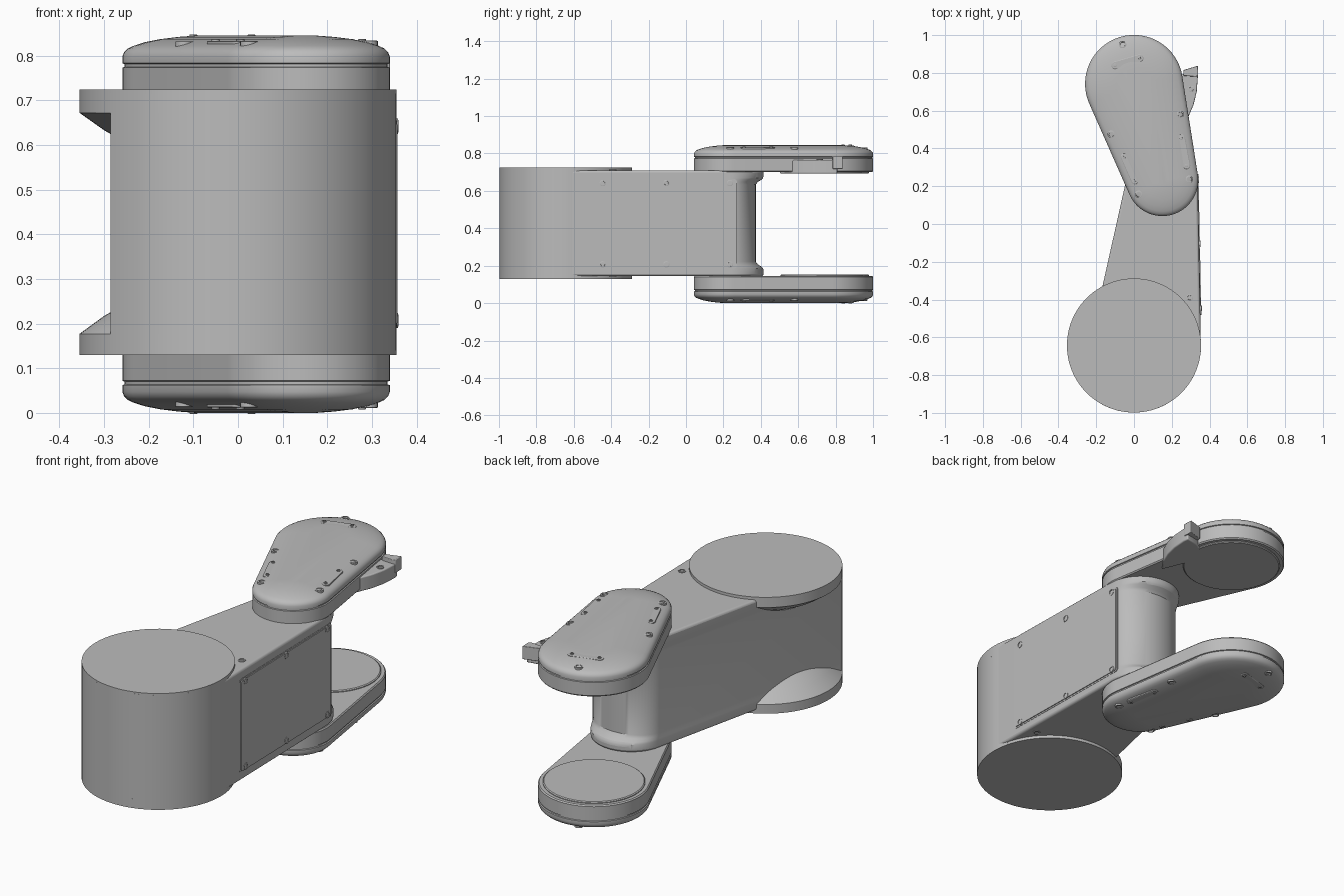
import bpy, bmesh, math
from mathutils import Vector

if "Cube" in bpy.data.objects:
    bpy.data.objects.remove(bpy.data.objects["Cube"], do_unlink=True)

HEIGHT = 0.845
HUB = Vector((0, -0.643))        # axis of the large drum
ELBOW = Vector((0.15, 0.232))    # axis of the slim end of the link
WRIST = Vector((0, 0.742))       # axis of the wide end of the covers

grey = bpy.data.materials.new("satin_grey")
grey.use_nodes = True
grey.diffuse_color = (0.5, 0.5, 0.5, 1)
grey.node_tree.nodes["Principled BSDF"].inputs["Base Color"].default_value = (0.5, 0.5, 0.5, 1)


def loft(name, rings, bevel=0):
    """Skin equal-length rings of points and close both ends."""
    bm = bmesh.new()
    loops = [[bm.verts.new(p) for p in ring] for ring in rings]
    n = len(loops[0])
    for a, b in zip(loops, loops[1:]):
        for i in range(n):
            j = (i + 1) % n
            bm.faces.new((a[i], a[j], b[j], b[i]))
    bm.faces.new(loops[0])
    bm.faces.new(loops[-1])
    bmesh.ops.recalc_face_normals(bm, faces=bm.faces)
    mesh = bpy.data.meshes.new(name)
    bm.to_mesh(mesh)
    bm.free()
    ob = bpy.data.objects.new(name, mesh)
    bpy.context.collection.objects.link(ob)
    mesh.materials.append(grey)
    if bevel:
        mod = ob.modifiers.new("soft_edges", "BEVEL")
        mod.width, mod.segments = bevel, 3
        mod.angle_limit = math.radians(40)
    bpy.ops.object.select_all(action="DESELECT")
    ob.select_set(True)
    bpy.context.view_layer.objects.active = ob
    bpy.ops.object.shade_smooth_by_angle(angle=math.radians(32))
    return ob


def arc(c, rx, ry, a0, a1, n):
    steps = [a0 + (a1 - a0) * i / n for i in range(n + 1)]
    return [Vector((c[0] + rx * math.cos(a), c[1] + ry * math.sin(a))) for a in steps]


def circle(c, r, n=64):
    return arc(c, r, r, 0, math.tau, n)[:-1]


def capsule(c1, r1, c2, r2, n=32):
    """Outline around two circles joined by their tangents."""
    u = c2 - c1
    phi = math.atan2(u.y, u.x)
    beta = math.acos((r1 - r2) / u.length)
    return (arc(c2, r2, r2, phi - beta, phi + beta, n)
            + arc(c1, r1, r1, phi + beta, phi + math.tau - beta, n))


def at(outline, z):
    return [(p.x, p.y, z) for p in outline]


def lathe(name, c, profile):
    return loft(name, [at(circle(c, r, 96), z) for r, z in profile])


def screw(name, pos, normal, r=0.017):
    """Flat screw head with a socket recess."""
    profile = [(r, -0.02), (r, 0.003), (r * 0.8, 0.004), (r * 0.65, 0.004), (r * 0.6, -0.006)]
    ob = loft(name, [at(circle((0, 0), q, 20), z) for q, z in profile])
    ob.location = pos
    ob.rotation_euler = Vector(normal).to_track_quat("Z", "Y").to_euler()


# Link body: cut drum, straight walls and a waisted round end
def link_outline(end_depth):
    drum = arc(HUB, 0.354, 0.354, math.radians(216.6), math.tau, 48)
    return drum + arc(ELBOW, 0.187, end_depth, 0, math.radians(167), 32)


link_levels = [(0.145, 0.183), (0.185, 0.183), (0.195, 0.172), (0.207, 0.152), (0.222, 0.141)]
levels = link_levels + [(HEIGHT + 0.01 - z, d) for z, d in reversed(link_levels)]
loft("link_body", [at(link_outline(d), z) for z, d in levels], 0.012)

# Drum end flanges: full discs with a cone running into the flat wall
lathe("lower_drum_flange", HUB, [(0.355, 0.13), (0.355, 0.177), (0.3, 0.217), (0.2, 0.275)])
lathe("upper_drum_flange", HUB, [(0.355, 0.724), (0.355, 0.672), (0.3, 0.633), (0.2, 0.575)])

# Drum face between the flanges on the uncut side
loft("drum_core", [at(arc(HUB, 0.355, 0.355, math.radians(216.6), math.tau + 0.3, 64), z)
                   for z in (0.14, 0.715)])

# Side access cover on the flat wall, with a shallow seam around it
WALL_TILT = 0.0205


def wall_x(y):
    return 0.337 + WALL_TILT * (ELBOW.y - y)


def wall_plate(name, y0, y1, z0, z1, thick, r):
    corners = [(y1 - r, z1 - r, 0), (y0 + r, z1 - r, 1), (y0 + r, z0 + r, 2), (y1 - r, z0 + r, 3)]
    pts = []
    for y, z, k in corners:
        pts += arc((y, z), r, r, k * math.pi / 2, (k + 1) * math.pi / 2, 6)
    loft(name, [[(wall_x(p.x) + t, p.x, p.y) for p in pts] for t in (-0.02, thick)])


wall_plate("cover_seam", -0.49, 0.272, 0.185, 0.663, 0.001, 0.015)
wall_plate("side_cover", -0.482, 0.264, 0.193, 0.655, 0.005, 0.012)
for y in (-0.445, -0.105, 0.235):
    for z in (0.207, 0.642):
        screw("cover_screw", (wall_x(y) + 0.004, y, z), (1, WALL_TILT, 0))

# Cover shell section: (inset from outline, height)
SHELL = [(0.005, 0.7), (0, 0.706), (0, 0.773), (0.005, 0.775), (0.005, 0.781), (0, 0.783),
         (0, 0.798), (0.004, 0.808), (0.012, 0.816), (0.025, 0.822), (0.05, 0.83),
         (0.085, 0.837), (0.125, 0.842), (0.165, 0.845)]
R_ELBOW, R_WRIST = 0.19, 0.259


def shell_height(p):
    """Height of the domed lid above a plan point."""
    depth = max(R_ELBOW + (R_WRIST - R_ELBOW) * t / 60
                - (p - ELBOW.lerp(WRIST, t / 60)).length for t in range(61))
    dome = SHELL[6:]
    for (d0, z0), (d1, z1) in zip(dome, dome[1:]):
        if depth <= d1:
            return z0 + (z1 - z0) * max(0, depth - d0) / (d1 - d0)
    return HEIGHT


LID_SCREWS = [(-0.06, 0.95), (-0.12, 0.475), (0.245, 0.58), (0.293, 0.237), (0.025, 0.157)]
LID_BARS = [((-0.1, 0.84), (0.03, 0.878)), ((-0.05, 0.355), (0.005, 0.23)),
            ((0.25, 0.455), (0.278, 0.31))]

# Upper and lower covers share one build, the lower flipped in height
for side, sign in (("upper", 1), ("lower", -1)):
    def zed(z):
        return z if sign > 0 else HEIGHT - z

    loft(side + "_cover", [at(capsule(ELBOW, R_ELBOW - d, WRIST, R_WRIST - d), zed(z))
                           for d, z in SHELL])
    lathe(side + "_joint_pad", WRIST,
          [(0.237, zed(0.72)), (0.237, zed(0.696)), (0.232, zed(0.692))])
    for x, y in LID_SCREWS:
        p = Vector((x, y))
        screw(side + "_lid_screw", (x, y, zed(shell_height(p) + 0.001)), (0, 0, sign), 0.02)
    for a, b in LID_BARS:
        a, b = Vector(a), Vector(b)
        top = max(shell_height(a), shell_height(b)) + 0.002
        loft(side + "_lid_bar", [at(capsule(a, r, b, r, 10), zed(z)) for r, z in
                                 ((0.02, top - 0.03), (0.02, top - 0.002), (0.017, top))])
        for p in (a, b):
            screw(side + "_bar_screw", (p.x, p.y, zed(top)), (0, 0, sign), 0.009)
    # Screw on the link beside the drum
    screw(side + "_link_screw", (0.295, -0.39, 0.71 if sign > 0 else 0.145), (0, 0, sign), 0.018)

# Cable connector on the side of the upper cover
fin = [Vector(p) for p in ((0.24, 0.5), (0.285, 0.56), (0.315, 0.63), (0.332, 0.7), (0.338, 0.78),
                           (0.335, 0.81), (0.26, 0.795), (0.15, 0.72))]
loft("connector_fin", [at(fin, z) for z in (0.692, 0.765)], 0.006)
plug = [Vector(p) for p in ((0.325, 0.78), (0.34, 0.785), (0.338, 0.838), (0.262, 0.815),
                            (0.262, 0.785))]
loft("connector_plug", [at(plug, z) for z in (0.718, 0.785)], 0.003)
screw("connector_screw", (0.304, 0.715, 0.766), (0, 0, 1), 0.017)
